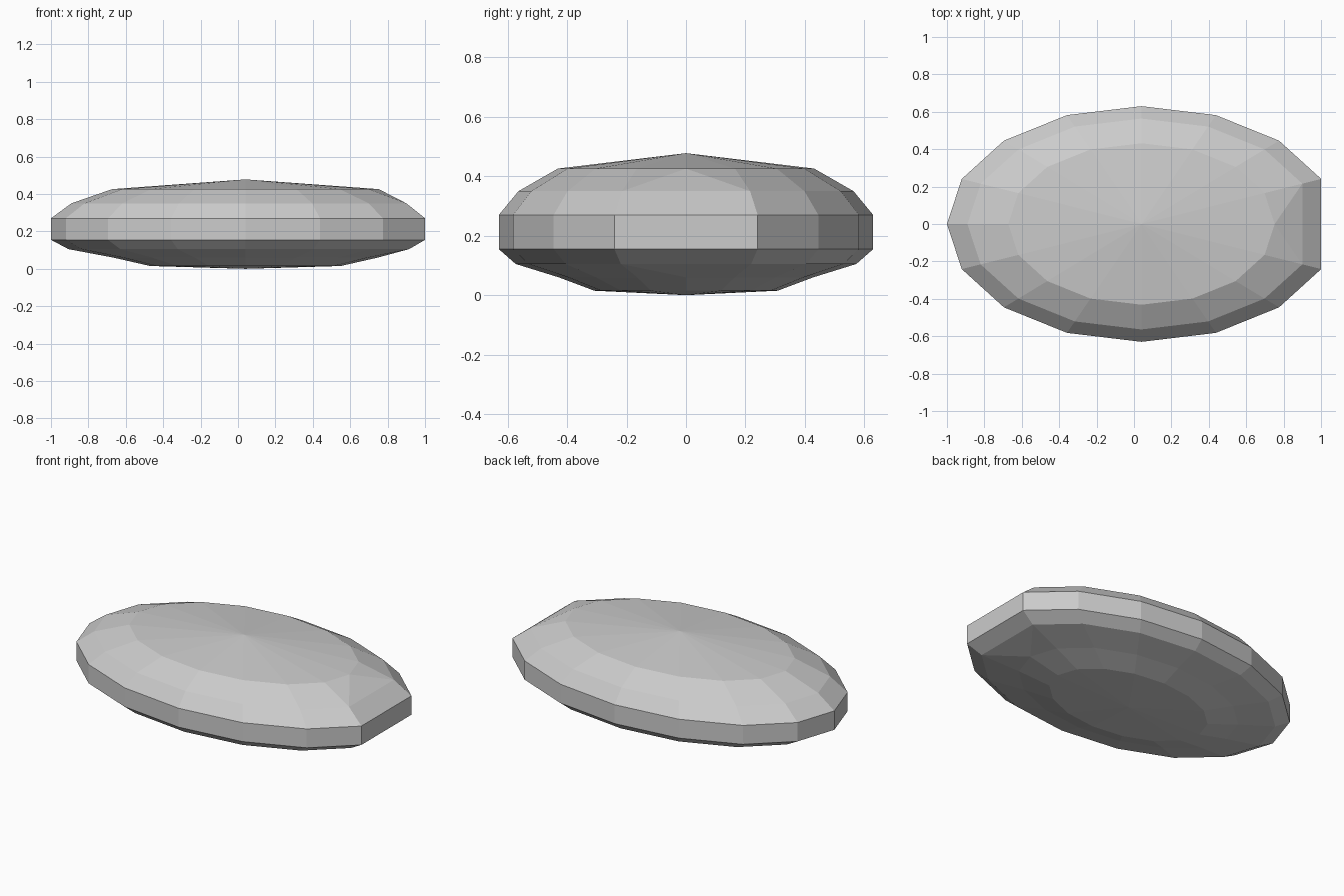
import bpy, bmesh
from math import sin, cos, pi

if "Cube" in bpy.data.objects:
    bpy.data.objects.remove(bpy.data.objects["Cube"])

SIDES, CX, RX, RY = 16, 0.04, 1.04, 0.63
# scale, height, and whether the ring keeps its +x tip vertex
RINGS = [(0.49, 0.015, True), (0.68, 0.06, True), (0.91, 0.105, False),
         (1.0, 0.155, False), (1.0, 0.27, False), (0.895, 0.35, False),
         (0.685, 0.426, True)]

bm = bmesh.new()
rings = []
for s, z, tip in RINGS:
    ring = [None if (k == 0 and not tip) else
            bm.verts.new((CX + s * RX * cos(2 * pi * k / SIDES),
                          s * RY * sin(2 * pi * k / SIDES), z))
            for k in range(SIDES)]
    rings.append(ring)


def face(verts):
    bm.faces.new([v for v in verts if v])


# faceted walls, bridging straight across the clipped tip
for a, b in zip(rings, rings[1:]):
    for k in range(1, SIDES - 1):
        face((a[k], a[k + 1], b[k + 1], b[k]))
    if a[0] and b[0]:
        for k in (SIDES - 1, 0):
            n = (k + 1) % SIDES
            face((a[k], a[n], b[n], b[k]))
    elif a[0] or b[0]:
        low, high = (a, b) if a[0] else (b, a)
        for k in (1, -1):
            face((low[0], low[k], high[k]))
        face((low[0], high[1], high[-1]))
    else:
        face((a[-1], a[1], b[1], b[-1]))

# shallow cone caps
for ring, z in ((rings[0], 0.0), (rings[-1], 0.478)):
    apex = bm.verts.new((CX, 0, z))
    for k in range(SIDES):
        face((ring[k], ring[(k + 1) % SIDES], apex))

bmesh.ops.recalc_face_normals(bm, faces=bm.faces)
mesh = bpy.data.meshes.new("flat_pebble")
bm.to_mesh(mesh)
bm.free()
bpy.context.collection.objects.link(bpy.data.objects.new("flat_pebble", mesh))
